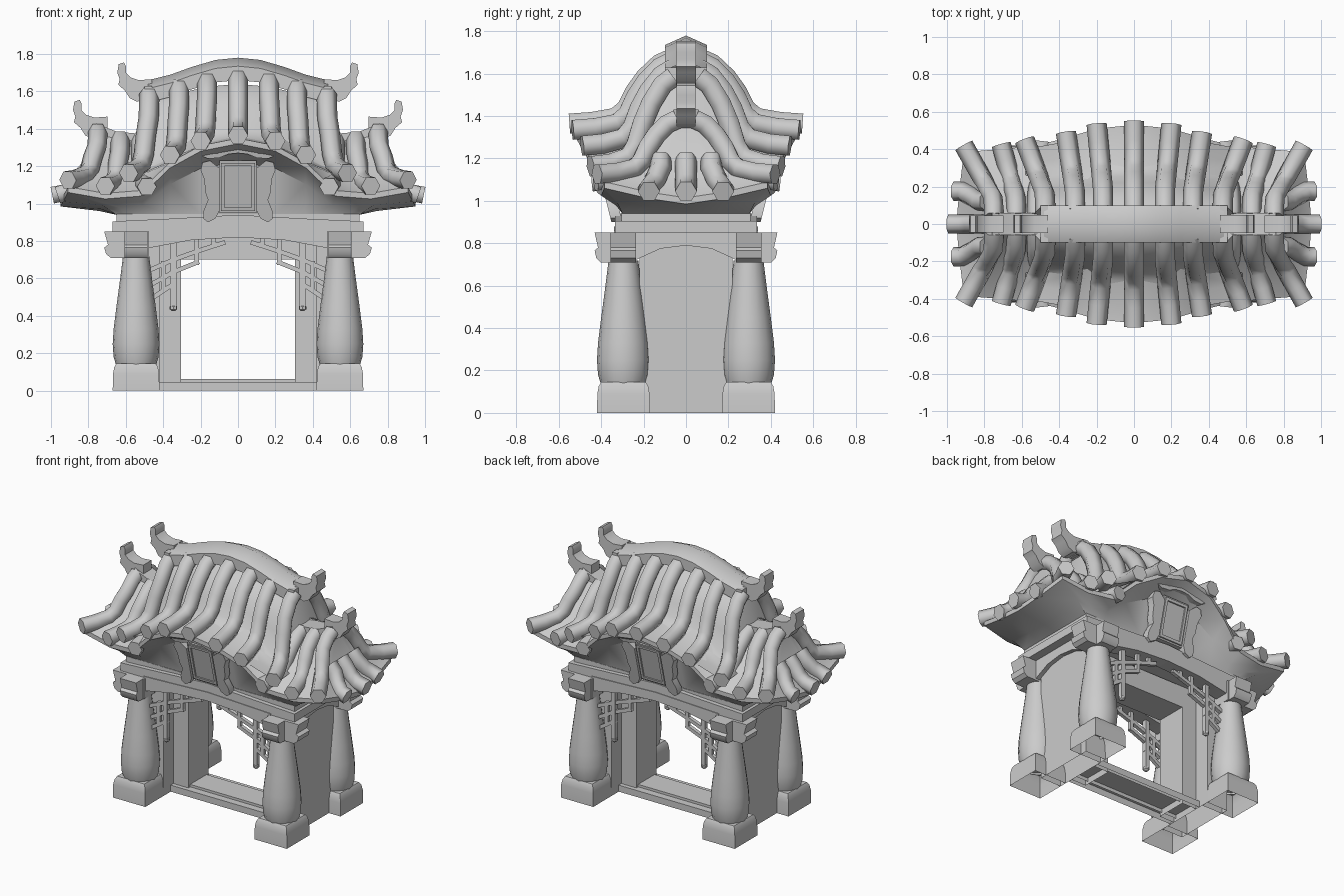
import bpy, bmesh, math
from mathutils import Vector

if "Cube" in bpy.data.objects:
    bpy.data.objects.remove(bpy.data.objects["Cube"], do_unlink=True)

GREY = (0.6, 0.6, 0.6, 1)
stone = bpy.data.materials.new("grey_stone")
stone.use_nodes = True
stone.diffuse_color = GREY
stone.node_tree.nodes["Principled BSDF"].inputs["Base Color"].default_value = GREY


def add(name, verts, faces, mirror="xy", angle=35):
    """Mesh object, mirrored across the named axes."""
    bm = bmesh.new()
    vs = [bm.verts.new(v) for v in verts]
    for f in faces:
        bm.faces.new([vs[i] for i in f])
    bmesh.ops.recalc_face_normals(bm, faces=bm.faces)
    me = bpy.data.meshes.new(name)
    bm.to_mesh(me)
    bm.free()
    me.materials.append(stone)
    ob = bpy.data.objects.new(name, me)
    bpy.context.collection.objects.link(ob)
    if mirror:
        mod = ob.modifiers.new("Mirror", "MIRROR")
        mod.use_axis = ("x" in mirror, "y" in mirror, False)
    bpy.ops.object.select_all(action="DESELECT")
    ob.select_set(True)
    bpy.context.view_layer.objects.active = ob
    bpy.ops.object.shade_smooth_by_angle(angle=math.radians(angle))
    return ob


def prism(name, pts, axis, a, b, mirror="xy", lean=0, hollow=False):
    """Outline extruded from a to b along x or y; lean tips it outward, hollow drops the first side."""
    n = len(pts)
    verts = []
    for t in (a, b):
        for u, w in pts:
            verts.append((t, u, w) if axis == "x" else (u, t + lean * (w - 0.9), w))
    faces = [list(range(n)), list(range(n, 2 * n))]
    faces += [(i, (i + 1) % n, n + (i + 1) % n, n + i) for i in range(int(hollow), n)]
    return add(name, verts, faces, mirror)


def box(name, x0, x1, y0, y1, z0, z1, mirror="xy", lean=0, hollow=False):
    rect = [(x0, z0), (x1, z0), (x1, z1), (x0, z1)]
    return prism(name, rect, "y", y0, y1, mirror, lean, hollow)


def loft(name, rows, mirror="xy", closed=False, caps="", angle=35, extra=None):
    """Skin over rows of equal point count, with optional start and end caps."""
    n = len(rows[0])
    verts = [p for r in rows for p in r]
    faces = []
    for r in range(len(rows) - 1):
        for i in range(n if closed else n - 1):
            j = (i + 1) % n
            faces.append((r * n + i, r * n + j, (r + 1) * n + j, (r + 1) * n + i))
    last = list(range(len(verts) - n, len(verts)))
    if "start" in caps:
        faces.append(range(n))
    if "end" in caps:
        faces.append(last)
    if extra:
        faces.append(last + list(range(len(verts), len(verts) + len(extra))))
        verts = verts + extra
    return add(name, verts, faces, mirror, angle)


def turned(name, profile, sides, x, y, phase=0.0):
    rows = []
    for r, z in profile:
        ring = [phase + math.tau * k / sides for k in range(sides)]
        rows.append([(x + r * math.cos(a), y + r * math.sin(a), z) for a in ring])
    return loft(name, rows, closed=True, caps="end")


def tube(name, path, ref, mirror, radius=0.054):
    """Six-sided roof tile roll swept along a path."""
    path = [Vector(p) for p in path]
    rows = []
    for i, p in enumerate(path):
        t = (path[min(i + 1, len(path) - 1)] - path[max(i - 1, 0)]).normalized()
        u = (ref - t * ref.dot(t)).normalized()
        v = t.cross(u)
        rows.append([p + radius * (u * math.cos(a) + v * math.sin(a))
                     for a in [math.tau * k / 6 for k in range(6)]])
    return loft(name, rows, mirror, closed=True, caps="start end", angle=65)


def strip(name, pts, y0, y1, half=0.012):
    """Thin bar following a line in the front plane."""
    for (x0, z0), (x1, z1) in zip(pts, pts[1:]):
        d = Vector((x1 - x0, z1 - z0)).normalized() * half
        o = Vector((-d.y, d.x))
        a, b = Vector((x0, z0)) - d, Vector((x1, z1)) + d
        prism(name, [a + o, b + o, b - o, a - o], "y", y0, y1)


CX, CY = 0.545, 0.295

# Columns and their square hollow feet
turned("column", [(.105, .13), (.12, .18), (.125, .25), (.12, .33), (.105, .45),
                  (.085, .6), (.07, .72)], 16, CX, CY)
R2 = math.sqrt(2)
turned("column_foot", [(.125 * R2, 0), (.123 * R2, .09), (.117 * R2, .125), (.105 * R2, .146)],
       4, CX, CY, math.pi / 4)

# Crossed bracket beams on each column
bracket = [(-.07, .85), (.17, .85), (.15, .78), (.17, .765), (.16, .73), (.135, .71), (-.07, .71)]
prism("bracket_across", [(CX + u, z) for u, z in bracket], "y", CY - .06, CY + .06)
prism("bracket_forward", [(CY + u * .8, z) for u, z in bracket], "x", CX - .062, CX + .062)

# Side walls and door frame, open underneath
box("side_wall", .42, .58, -.22, .22, 0, .85, "x", hollow=True)
box("door_jamb", .305, .42, -.11, .11, 0, .85, "x", hollow=True)
box("door_head", -.42, .42, -.11, .11, .7, .85, "")
box("threshold", -.42, .42, -.14, .14, 0, .045, "", hollow=True)
box("door_sill", -.42, .42, -.09, .09, .02, .062, "", hollow=True)

# Arched beams
prism("front_beam", [(0, .82), (.25, .805), (.49, .76), (.49, .86), (0, .88)], "y", .24, .34)
prism("side_beam", [(0, .79), (.12, .775), (.24, .72), (.24, .86), (0, .86)], "x", .48, .61)
prism("cornice", [(0, .87), (.35, .85), (.67, .85), (.67, .905), (.35, .92), (0, .94)],
      "y", -.335, .335, "x")
box("upper_cornice", -.65, .65, -.305, .305, .9, .945, "")

# Hanging lattice
for rail in ([(.46, .65), (.345, .7), (.22, .745), (.08, .79)],
             [(.46, .57), (.345, .635), (.22, .685)],
             [(.46, .495), (.345, .57)],
             [(.4, .54), (.4, .68)], [(.22, .685), (.22, .8)], [(.13, .775), (.13, .815)]):
    strip("lattice_bar", rail, .28, .305)
strip("lattice_post", [(.345, .45), (.345, .78)], .277, .308, .015)
turned("lattice_knob", [(.008, .425), (.02, .435), (.02, .45), (.008, .46)], 8, .345, .2925)

# Sign board under the front and back eaves
LEAN = .25
box("sign_panel", 0, .1, .3, .335, .95, 1.23, "xy", LEAN)
box("sign_side_trim", .072, .09, .32, .345, .965, 1.21, "xy", LEAN)
for z in (.96, 1.2):
    box("sign_cross_trim", 0, .09, .32, .345, z, z + .018, "xy", LEAN)
prism("sign_side_scroll", [(.1, 1.19), (.15, 1.23), (.19, 1.22), (.2, 1.18), (.18, 1.13),
                           (.175, 1.06), (.16, 1.02), (.185, .96), (.185, .92), (.16, .9),
                           (.12, .92), (.1, .96)], "y", .3, .352, "xy", LEAN)
prism("sign_top_scroll", [(0, 1.3), (.06, 1.292), (.11, 1.268), (.17, 1.275), (.195, 1.255),
                          (.16, 1.24), (.1, 1.245), (.05, 1.265), (0, 1.27)],
      "y", .3, .38, "xy", LEAN)

# Lower roof shell: soffit, eave edge and slopes
eave = [Vector(p) for p in ((0, .53, 1.32), (.2, .51, 1.28), (.364, .46, 1.19), (.52, .42, 1.04),
                            (.71, .4, 1.025), (.91, .385, 1.06), (.935, .17, 1.01), (.95, 0, .985))]
inner = [Vector((x, y, .94)) for x, y in ((0, .3), (.2, .3), (.36, .3), (.5, .3), (.6, .3),
                                          (.65, .3), (.65, .15), (.65, 0))]
rise = (.75, .73, .66, .5, .45, .45, .45, .45)
soffit = [Vector((*a.lerp(b, .3).xy, a.lerp(b, k).z)) for a, b, k in zip(inner, eave, rise)]
edge = [p + Vector((0, 0, .03)) for p in eave]
slope = [(0, .3, 1.36), (.2, .3, 1.32), (.364, .28, 1.24), (.52, .24, 1.15),
         (.64, .24, 1.14), (.79, .22, 1.16), (.81, .14, 1.13), (.83, 0, 1.11)]
crest = [(0, .1, 1.45), (.2, .1, 1.42), (.364, .1, 1.4), (.5, .06, 1.33),
         (.62, .06, 1.34), (.75, .06, 1.37), (.755, .04, 1.38), (.755, 0, 1.39)]
loft("lower_roof", [inner, soffit, eave, edge, slope, crest], angle=40)

# Swept line shared by the tile rolls and the upper roof skin
FALL = [(0, 0), (.13, .09), (.27, .3), (.37, .52), (.45, .77), (.56, .91), (.78, .975), (1, 1)]


def fall_line(start, end, drop=0.0):
    """Rounded shoulder, steep fall, then an outward flare."""
    rows = []
    for fy, fz in FALL:
        fx = max(0, (fy - .25) / .75)
        rows.append(tuple(a + (b - a) * f for a, b, f in zip(start, end, (fx, fy, fz))))
    return [(x, y, z - drop) for x, y, z in rows]


upper = [((0, .06, 1.675), (0, .55, 1.365)), ((.165, .06, 1.66), (.2, .535, 1.335)),
         ((.315, .06, 1.625), (.364, .49, 1.26)), ((.475, .06, 1.585), (.585, .45, 1.163))]
lower = [((.52, .04, 1.34), (.487, .44, 1.09)), ((.63, .04, 1.345), (.71, .425, 1.094)),
         ((.75, .04, 1.385), (.91, .42, 1.126))]

# Upper roof skin with closed gable ends
skin = [fall_line(s, (e[0], e[1] - .05, e[2]), .035) for s, e in upper]
loft("upper_roof", skin, extra=[(.57, 0, 1.15), (.475, 0, 1.55)])

# Tile rolls
X, Y = Vector((1, 0, 0)), Vector((0, 1, 0))
for s, e in upper:
    tube("upper_tile_roll", fall_line(s, e), X, "xy" if e[0] else "y")
for s, e in lower:
    tube("lower_tile_roll", fall_line(s, e), X, "xy", .052)
for y0, y1, out in ((0, 0, .993), (.12, .175, .965)):
    tube("end_tile_roll", [(.79, y0, 1.2), (.83, y0, 1.155), (.87, (y0 + y1) / 2, 1.095),
                           (.92, y1, 1.06), (out, y1, 1.045)], Y, "xy" if y0 else "x", .052)

# Ridges
line = [(0, 1.78), (.12, 1.768), (.25, 1.73), (.36, 1.69), (.48, 1.66)]
loft("main_ridge", [[(x, 0, z), (x, .1, z - .045), (x, .1, z - .12), (x, 0, z - .12)]
                    for x, z in line], angle=20)
box("ridge_end", .46, .5, -.1, .1, 1.55, 1.63, "x")
prism("side_ridge", [(.49, 1.3), (.74, 1.32), (.76, 1.43), (.65, 1.385), (.49, 1.37)],
      "y", -.06, .06, "x")

# Curled ridge horns, upper and lower
horn = [(.46, 1.665), (.53, 1.66), (.575, 1.675), (.6, 1.7), (.6, 1.735), (.61, 1.755),
        (.638, 1.745), (.645, 1.7), (.633, 1.665), (.64, 1.635), (.605, 1.605), (.58, 1.565),
        (.54, 1.545), (.5, 1.555), (.46, 1.575)]
prism("upper_horn", horn, "y", -.048, .048, "x")
prism("lower_horn", [(x + .237, z - .2) for x, z in horn], "y", -.045, .045, "x")
